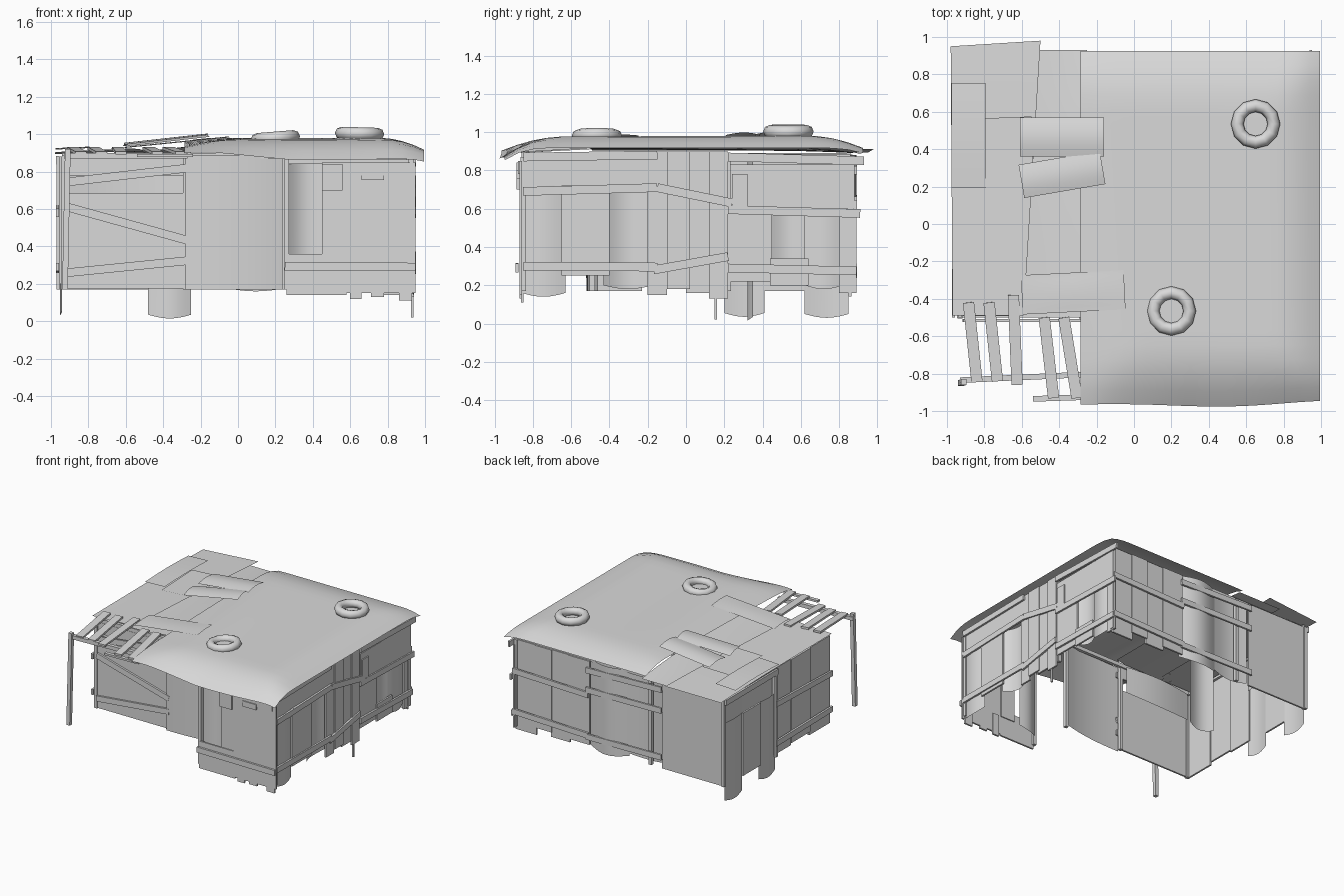
import bpy, bmesh, math
from mathutils import Vector, Matrix

cube = bpy.data.objects.get("Cube")
if cube:
    bpy.data.objects.remove(cube, do_unlink=True)

grey = bpy.data.materials.new("plain grey")
grey.use_nodes = True
grey.diffuse_color = (0.7, 0.7, 0.7, 1)
grey.node_tree.nodes["Principled BSDF"].inputs["Base Color"].default_value = (0.7, 0.7, 0.7, 1)


def finish(name, bm, smooth=False):
    bmesh.ops.recalc_face_normals(bm, faces=bm.faces)
    me = bpy.data.meshes.new(name)
    bm.to_mesh(me)
    bm.free()
    me.materials.append(grey)
    if smooth:
        me.shade_smooth()
        me.set_sharp_from_angle(angle=math.radians(35))
    ob = bpy.data.objects.new(name, me)
    bpy.context.collection.objects.link(ob)
    return ob


def box(name, x0, x1, y0, y1, z0, z1):
    bm = bmesh.new()
    m = Matrix.Translation(((x0 + x1) / 2, (y0 + y1) / 2, (z0 + z1) / 2))
    bmesh.ops.create_cube(bm, size=1, matrix=m @ Matrix.Diagonal((x1 - x0, y1 - y0, z1 - z0, 1)))
    return finish(name, bm)


def plank(name, p, q, width, facing, thick=0.016):
    """Board from p to q whose broad face looks along facing."""
    p, q = Vector(p), Vector(q)
    along = (q - p).normalized()
    side = Vector(facing).cross(along).normalized()
    rot = Matrix((along, side, along.cross(side))).transposed().to_4x4()
    bm = bmesh.new()
    size = Matrix.Diagonal(((q - p).length, width, thick, 1))
    bmesh.ops.create_cube(bm, size=1, matrix=Matrix.Translation((p + q) / 2) @ rot @ size)
    return finish(name, bm)


def surface(name, f, nu, nv, thick=0.012):
    """Thin sheet from a function of u and v."""
    bm = bmesh.new()
    rows = [[bm.verts.new(f(i / nu, j / nv)) for i in range(nu + 1)] for j in range(nv + 1)]
    for a, b in zip(rows, rows[1:]):
        for i in range(nu):
            bm.faces.new((a[i], a[i + 1], b[i + 1], b[i]))
    bmesh.ops.solidify(bm, geom=bm.faces[:], thickness=thick)
    return finish(name, bm, True)


def bent_panel(name, a, b, bulge, z0, z1):
    """Upright sheet between plan points a and b, bowed sideways by bulge."""
    a, b = Vector(a), Vector(b)
    n = Vector((b.y - a.y, a.x - b.x)).normalized()

    def f(u, v):
        p = a.lerp(b, u) + n * (bulge * math.sin(math.pi * u))
        return (p.x, p.y, z0 + (z1 - z0) * v - (0.02 * math.sin(math.pi * u) if v == 0 else 0))
    return surface(name, f, 10, 2)


def wall(name, axis, at, panels, thick=0.014):
    """Flat panels (start, end, bottom, top) along one axis."""
    for i, (s, e, z0, z1) in enumerate(panels):
        d = at + (i % 2) * 0.008
        if axis == "x":
            box(f"{name}_{i}", s, e, d, d + thick, z0, z1)
        else:
            box(f"{name}_{i}", d, d + thick, s, e, z0, z1)


def rails(name, axis, at, lines, width=0.045):
    """Boards (start, z, end, z) nailed on a wall."""
    for i, (s, zs, e, ze) in enumerate(lines):
        if axis == "x":
            plank(f"{name}_{i}", (s, at, zs), (e, at, ze), width, (0, 1, 0))
        else:
            plank(f"{name}_{i}", (at, s, zs), (at, e, ze), width, (1, 0, 0))


# main roof: one sagging sheet with folded-down edges
def ramp(d, reach):
    return max(0, 1 - d / reach) ** 2


def main_roof_point(u, v):
    x, y = -0.285 + 1.28 * u, -0.965 + 1.89 * v
    front = (0.06 + 0.05 * min(1, u * 2.2)) * ramp(y + 0.965, 0.32)
    back, right = 0.065 * ramp(0.925 - y, 0.3), 0.065 * ramp(0.995 - x, 0.25)
    left = (0.018 + 0.04 * (1 - v) ** 2) * ramp(x + 0.285, 0.15 + 0.25 * (1 - v))
    z = 0.982 - math.hypot(front, back, right, left) - 0.01 * math.sin(math.pi * u) * (1 - v)
    return (x, y + 0.02 * math.cos(6 * u) * (1 - v) ** 8 * u, z)


surface("main_roof", main_roof_point, 22, 24, 0.018)

# side roof sheets, dipping at the back
surface("side_roof_outer", lambda u, v: (-0.98 + (0.38 + 0.1 * v) * u + 0.01 * (1 - v),
        -0.49 + 1.44 * v + 0.03 * u * v, 0.905 + 0.018 * u - 0.012 * v ** 4), 2, 8)
surface("side_roof_inner", lambda u, v: (-0.64 + 0.39 * u, -0.5 + 1.43 * v,
        0.908 + 0.03 * u * u * (1 - v ** 4) - 0.02 * v ** 4), 6, 8)


def roof_patch(name, centre, size, angle, tilt, bulge):
    c, s = math.cos(angle), math.sin(angle)

    def f(u, v):
        x, y = (u - 0.5) * size[0], (v - 0.5) * size[1]
        return (centre[0] + x * c - y * s, centre[1] + x * s + y * c,
                centre[2] + tilt * (u - 0.5) + bulge * math.sin(math.pi * v))
    surface(name, f, 2, 8)


roof_patch("edge_patch", (-0.885, 0.475, 0.922), (0.18, 0.56), 0, 0.008, 0.008)
roof_patch("edge_patch_lower", (-0.67, 0.36, 0.925), (0.26, 0.42), 0.04, 0.01, 0)
roof_patch("curved_patch", (-0.385, 0.465, 0.963), (0.45, 0.21), 0, 0.05, 0.016)
roof_patch("tilted_patch", (-0.385, 0.265, 0.961), (0.44, 0.18), 0.17, 0.05, 0.012)
roof_patch("front_patch", (-0.325, -0.365, 0.955), (0.55, 0.21), 0.05, 0.055, 0.006)


# tyres weighing the roof down
def tyre(name, loc, tilt):
    bpy.ops.mesh.primitive_torus_add(major_segments=12, minor_segments=8, major_radius=0.098,
                                     minor_radius=0.034, location=loc, rotation=(0, tilt, 0))
    ob = bpy.context.object
    ob.name = ob.data.name = name
    ob.data.materials.append(grey)
    bpy.ops.object.shade_smooth_by_angle(angle=math.radians(50))


tyre("back_tyre", (0.65, 0.535, 1.003), 0.03)
tyre("front_tyre", (0.2, -0.465, 0.98), -0.08)

# porch frame with roof slats and post
for i, (x0, y0, x1, y1) in enumerate([(-0.885, -0.42, -0.84, -0.84), (-0.775, -0.42, -0.73, -0.84),
                                      (-0.645, -0.38, -0.625, -0.86), (-0.48, -0.5, -0.43, -0.93),
                                      (-0.375, -0.5, -0.305, -0.93)]):
    plank(f"porch_slat_{i}", (x0, y0, 0.925), (x1, y1, 0.9), 0.06, (0, 0, 1))
plank("porch_beam", (-0.93, -0.835, 0.885), (-0.27, -0.805, 0.885), 0.03, (0, 0, 1), 0.03)
plank("porch_front_beam", (-0.54, -0.935, 0.885), (-0.24, -0.925, 0.885), 0.03, (0, 0, 1))
plank("porch_post", (-0.925, -0.85, 0.17), (-0.91, -0.845, 0.92), 0.03, (0, 1, 0), 0.03)

# corner posts and top beams
for i, (x, y) in enumerate([(0.925, -0.85), (0.925, 0.86), (-0.94, 0.86), (-0.93, -0.49),
                            (0.26, -0.85), (0.25, -0.49), (-0.28, -0.49), (-0.28, 0.85),
                            (0.915, -0.16), (0.915, 0.22)]):
    box(f"post_{i}", x - 0.014, x + 0.014, y - 0.014, y + 0.014, 0.17, 0.87)
box("right_top_beam", 0.9, 0.925, -0.83, 0.86, 0.86, 0.885)
box("back_top_beam", -0.95, 0.93, 0.83, 0.855, 0.86, 0.88)
box("left_top_beam", -0.94, -0.92, -0.5, 0.86, 0.87, 0.89)
box("front_top_beam", 0.25, 0.93, -0.85, -0.83, 0.84, 0.865)
box("recess_top_beam", -0.94, 0.26, -0.49, -0.465, 0.87, 0.9)

# side room front wall and crossed boards
wall("side_front_panel", "x", -0.5, [(-0.92, -0.28, 0.175, 0.685), (-0.92, -0.28, 0.78, 0.87)])
bent_panel("side_front_backing", (-0.9, -0.45), (-0.29, -0.43), -0.03, 0.64, 0.86)
rails("side_front_board", "x", -0.515, [(-0.91, 0.745, -0.26, 0.82), (-0.91, 0.61, -0.26, 0.43),
                                        (-0.91, 0.26, -0.26, 0.325)])

# curved panel in the recess
surface("recess_panel", lambda u, v: (-0.28 + 0.53 * u, -0.52 + 0.06 * u ** 2.5,
        0.17 + 0.72 * v), 10, 1)

# main front wall with a window beside the doorway
wall("front_panel", "x", -0.87, [(0.26, 0.58, 0.14, 0.36), (0.45, 0.58, 0.3, 0.85),
                                 (0.57, 0.95, 0.15, 0.85), (0.6, 0.66, 0.12, 0.3),
                                 (0.71, 0.78, 0.13, 0.3), (0.86, 0.93, 0.11, 0.3)])
bent_panel("window_sheet", (0.26, -0.84), (0.46, -0.78), -0.03, 0.24, 0.88)
rails("front_board", "x", -0.882, [(0.25, 0.295, 0.95, 0.29)])
wall("front_scrap", "x", -0.885, [(0.45, 0.56, 0.7, 0.84), (0.61, 0.92, 0.78, 0.85),
                                  (0.66, 0.78, 0.755, 0.8)])

# right wall panels, bent sheets and rails
wall("right_panel", "y", 0.92, [(-0.85, -0.17, 0.7, 0.87), (-0.65, -0.4, 0.25, 0.72),
                                (-0.2, -0.1, 0.15, 0.9), (-0.1, 0.02, 0.18, 0.9),
                                (0.0, 0.14, 0.16, 0.9), (0.12, 0.22, 0.13, 0.9),
                                (0.22, 0.45, 0.22, 0.62), (0.23, 0.88, 0.6, 0.83),
                                (0.8, 0.89, 0.16, 0.6), (0.44, 0.64, 0.2, 0.34)])
bent_panel("right_front_sheet", (0.92, -0.86), (0.92, -0.63), 0.02, 0.16, 0.72)
bent_panel("right_dark_sheet", (0.92, -0.43), (0.9, -0.17), -0.04, 0.2, 0.72)
bent_panel("right_mid_sheet", (0.915, 0.44), (0.91, 0.64), -0.03, 0.22, 0.62)
bent_panel("right_back_sheet", (0.91, 0.62), (0.91, 0.82), 0.02, 0.2, 0.62)
rails("right_board", "y", 0.945, [(-0.85, 0.3, -0.15, 0.295), (-0.85, 0.69, -0.15, 0.71),
                                  (-0.15, 0.71, 0.24, 0.63), (-0.17, 0.28, 0.22, 0.35),
                                  (0.22, 0.29, 0.89, 0.275), (0.22, 0.595, 0.91, 0.575),
                                  (0.22, 0.87, 0.93, 0.85), (-0.85, 0.87, -0.15, 0.88)])
wall("right_scrap", "y", 0.938, [(0.24, 0.32, 0.6, 0.78)])
box("hanging_strip", 0.925, 0.937, 0.148, 0.163, 0.02, 0.85)

# back wall
wall("back_panel", "x", 0.85, [(0.74, 0.93, 0.14, 0.87), (0.6, 0.75, 0.2, 0.87),
                               (0.44, 0.61, 0.16, 0.87), (0.26, 0.45, 0.19, 0.87),
                               (-0.95, -0.39, 0.17, 0.87)])
bent_panel("back_round_sheet", (-0.08, 0.84), (0.27, 0.84), -0.05, 0.18, 0.88)
bent_panel("back_dark_sheet", (-0.4, 0.83), (-0.07, 0.84), 0.02, 0.2, 0.87)
rails("back_board", "x", 0.885, [(0.94, 0.62, 0.26, 0.6), (0.94, 0.29, 0.26, 0.27),
                                 (0.28, 0.8, -0.4, 0.82), (0.28, 0.64, -0.4, 0.65),
                                 (0.28, 0.26, -0.4, 0.27)])
bent_panel("inner_sheet", (-0.48, 0.35), (-0.25, 0.35), 0.03, 0.035, 0.88)

# left wall with an open strip above the low sheets
bent_panel("left_corner_sheet", (-0.94, 0.85), (-0.94, 0.62), 0.012, 0.05, 0.68)
wall("left_panel", "y", -0.955, [(0.4, 0.63, 0.17, 0.68), (0.0, 0.22, 0.18, 0.88),
                                 (-0.24, 0.01, 0.2, 0.88), (-0.5, -0.23, 0.17, 0.88)])
bent_panel("left_hanging_sheet", (-0.94, 0.41), (-0.94, 0.2), 0.012, 0.055, 0.68)
bent_panel("left_upper_sheet", (-0.925, 0.84), (-0.925, 0.22), -0.03, 0.6, 0.87)
rails("left_board", "y", -0.965, [(0.22, 0.6, -0.5, 0.58), (0.22, 0.28, -0.5, 0.29),
                                  (0.87, 0.86, 0.2, 0.86)])
box("left_upright", -0.97, -0.955, 0.2, 0.23, 0.17, 0.88)
